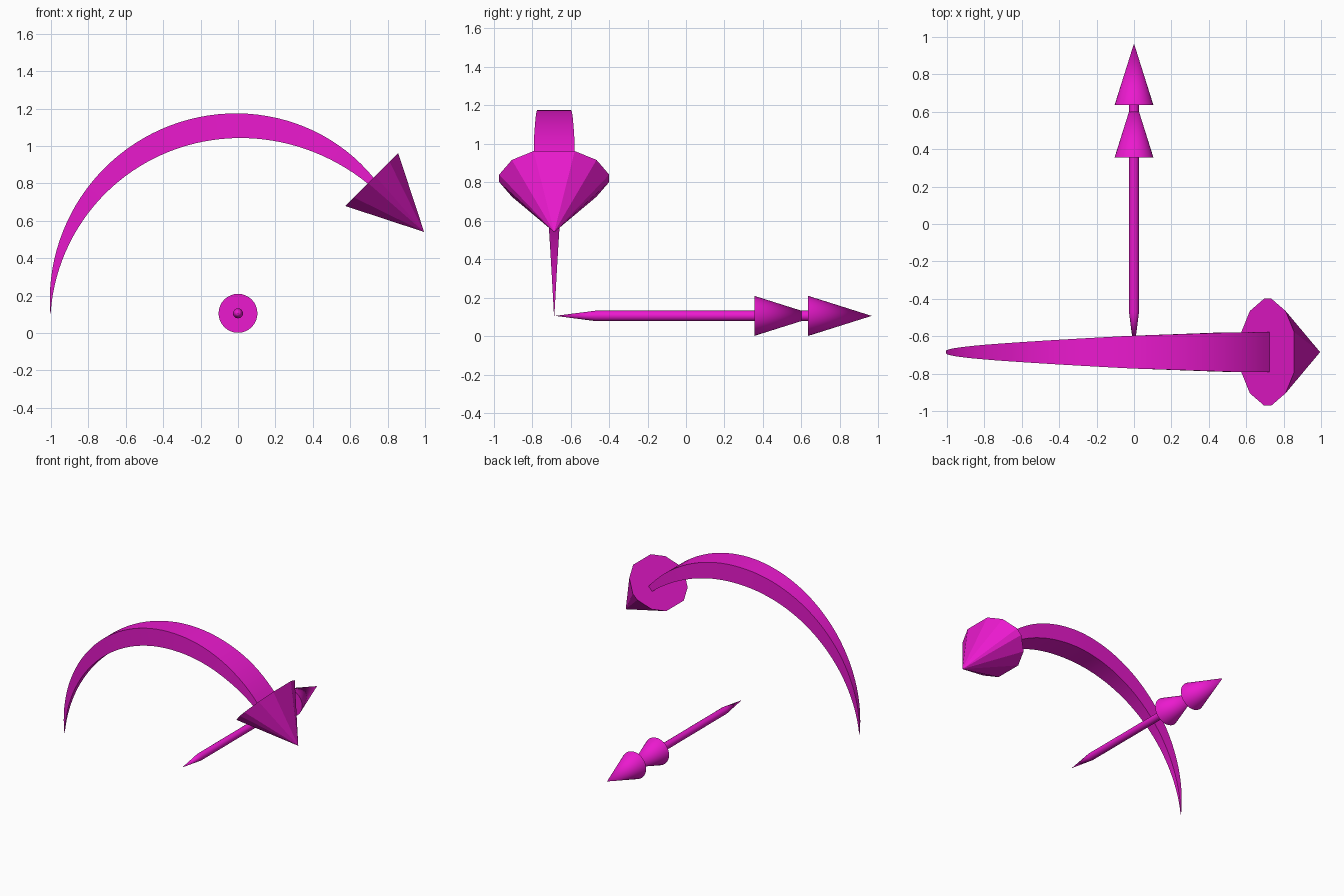
import bpy, bmesh
from math import pi, sin, cos, radians
from mathutils import Vector

if "Cube" in bpy.data.objects:
    bpy.data.objects.remove(bpy.data.objects["Cube"])

mat = bpy.data.materials.new("magenta")
mat.diffuse_color = (0.83, 0.01, 0.62, 1)
mat.use_nodes = True
mat.node_tree.nodes["Principled BSDF"].inputs["Base Color"].default_value = mat.diffuse_color


def loft(name, rings, smooth=None):
    """Skin equal-sized rings; a one-point ring makes a tip."""
    bm = bmesh.new()
    vs = [[bm.verts.new(p) for p in r] for r in rings]
    for a, b in zip(vs, vs[1:]):
        n = max(len(a), len(b))
        for i in range(n):
            j = (i + 1) % n
            if len(a) == 1:
                bm.faces.new((a[0], b[j], b[i]))
            elif len(b) == 1:
                bm.faces.new((a[i], a[j], b[0]))
            else:
                bm.faces.new((a[i], a[j], b[j], b[i]))
    for r in (vs[0], vs[-1]):
        if len(r) > 2:
            bm.faces.new(r)
    bmesh.ops.recalc_face_normals(bm, faces=bm.faces)
    me = bpy.data.meshes.new(name)
    bm.to_mesh(me)
    bm.free()
    me.materials.append(mat)
    ob = bpy.data.objects.new(name, me)
    bpy.context.collection.objects.link(ob)
    if smooth:
        bpy.ops.object.select_all(action='DESELECT')
        ob.select_set(True)
        bpy.context.view_layer.objects.active = ob
        bpy.ops.object.shade_smooth_by_angle(angle=radians(smooth))
    return ob


def ring(y, r, n):
    if r == 0:
        return [(0, y, 0.105)]
    return [(r * cos(2 * pi * i / n), y, 0.105 + r * sin(2 * pi * i / n)) for i in range(n)]


def interp(keys, t):
    for (a, u), (b, v) in zip(keys, keys[1:]):
        if t <= b:
            return u + (v - u) * (t - a) / (b - a)
    return keys[-1][1]


# straight double-headed axis arrow
loft("axis_shaft", [ring(y, r, 16) for y, r in ((-0.68, 0), (-0.47, 0.027), (0.64, 0.027))], 35)
for name, y in (("axis_head_front", 0.355), ("axis_head_tip", 0.635)):
    loft(name, [ring(y, 0.104, 32), ring(y + 0.33, 0, 32)], 35)

# curved ribbon, tapering to a point at its start
Y0 = -0.685
N = 48
width = [(0, 0.001), (0.4, 0.052), (0.66, 0.0875), (0.88, 0.105), (1, 0.107)]
rings = []
for k in range(N + 1):
    t = k / N
    a = radians(180 - 135 * t)
    w = interp(width, t)
    # thickness swells past the middle, then thins at the head
    h = 0.001 + 0.1666 * t - 0.02 * t * t - 0.1256 * t ** 3
    rings.append([((1.003 + sh * h) * cos(a), Y0 + sw * w, 0.105 + (1.003 + sh * h) * sin(a))
                  for sh, sw in ((-1, -1), (1, -1), (1, 1), (-1, 1))])
loft("ribbon", rings, 35)

# faceted oval head of the curved arrow
quad = [(0.2, 0.107), (0.135, 0.22), (0.027, 0.286)]
half = quad + [(-u, v) for u, v in reversed(quad)]
outline = half + [(u, -v) for u, v in reversed(half)]
c, d = Vector((0.715, Y0, 0.82)), Vector((0.7071, 0, 0.7071))
loft("ribbon_head", [[c + d * u + Vector((0, v, 0)) for u, v in outline], [(0.995, Y0, 0.54)]])
